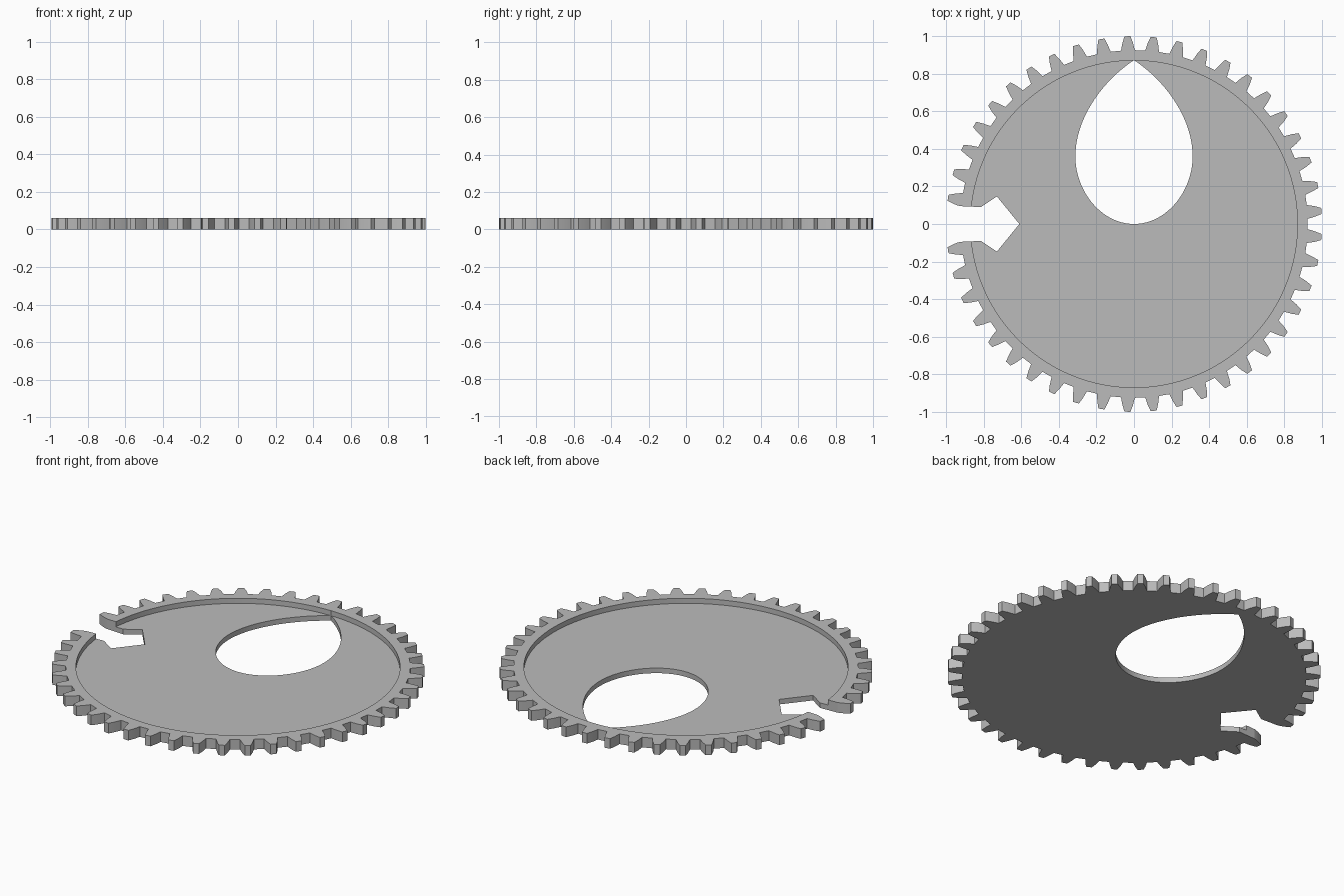
import bpy
import bmesh
from math import cos, sin, radians, pi
from mathutils import Vector
from mathutils.geometry import interpolate_bezier

cube = bpy.data.objects.get("Cube")
if cube:
    bpy.data.objects.remove(cube)

HEIGHT = 0.06
FLOOR = 0.03
TEETH = 45
PITCH = 2 * pi / TEETH
ROOT = 0.925

grey = bpy.data.materials.new("light_grey")
grey.use_nodes = True
colour = (0.5, 0.5, 0.5, 1)
grey.diffuse_color = colour
grey.node_tree.nodes["Principled BSDF"].inputs["Base Color"].default_value = colour


def prism(name, outline, bottom, top):
    """Extrude a flat outline upwards into a solid object."""
    bm = bmesh.new()
    face = bm.faces.new([bm.verts.new((x, y, bottom)) for x, y in outline])
    result = bmesh.ops.extrude_face_region(bm, geom=[face])
    verts = [v for v in result["geom"] if isinstance(v, bmesh.types.BMVert)]
    bmesh.ops.translate(bm, verts=verts, vec=(0, 0, top - bottom))
    bmesh.ops.recalc_face_normals(bm, faces=bm.faces)
    mesh = bpy.data.meshes.new(name)
    bm.to_mesh(mesh)
    bm.free()
    obj = bpy.data.objects.new(name, mesh)
    bpy.context.collection.objects.link(obj)
    return obj


def polar(radius, angle):
    return radius * cos(angle), radius * sin(angle)


# Toothed outline: each tooth is (radius, sideways half width), mirrored
flank = [(ROOT, 0.037), (0.965, 0.028), (1.0, 0.016)]
tooth = [(r, -w) for r, w in flank] + [(r, w) for r, w in reversed(flank)]
outline = [polar(r, (i + 0.5) * PITCH + w / r) for i in range(TEETH) for r, w in tooth]
gear = prism("gear_plate", outline, 0, HEIGHT)
gear.data.materials.append(grey)

# Shallow round recess that leaves a raised rim
recess = prism("recess_cutter", [polar(0.87, i * 2 * pi / 128) for i in range(128)],
               FLOOR, HEIGHT + 0.1)

# Pointed oval opening, from the centre out to the rim
lower = interpolate_bezier(Vector((0, 0)), Vector((0.17, 0)),
                           Vector((0.312, 0.17)), Vector((0.312, 0.36)), 24)
upper = interpolate_bezier(Vector((0.312, 0.36)), Vector((0.312, 0.56)),
                           Vector((0.17, 0.76)), Vector((0, 0.872)), 24)
half = [(p.x, p.y) for p in lower + upper[1:]]
oval = half + [(-x, y) for x, y in reversed(half[1:-1])]
opening = prism("opening_cutter", oval, -0.1, HEIGHT + 0.1)

# Arrow-shaped slot in the left-hand edge of the plan
side = [(-0.73, 0.147), (-0.815, 0.09), (-0.925, 0.095), (-0.96, 0.105), (-1.1, 0.105)]
slot_outline = [(-0.61, 0)] + side + [(x, -y) for x, y in reversed(side)]
slot = prism("slot_cutter", slot_outline, -0.1, HEIGHT + 0.1)

bpy.context.view_layer.objects.active = gear
for cutter in (recess, opening, slot):
    cutter.hide_render = True
    mod = gear.modifiers.new(cutter.name, "BOOLEAN")
    mod.operation = "DIFFERENCE"
    mod.solver = "EXACT"
    mod.object = cutter
    bpy.ops.object.modifier_apply(modifier=mod.name)
    bpy.data.objects.remove(cutter)

# Smooth the curved walls, keep the tooth edges crisp
bpy.ops.object.select_all(action="DESELECT")
gear.select_set(True)
bpy.ops.object.shade_smooth_by_angle(angle=radians(12))
